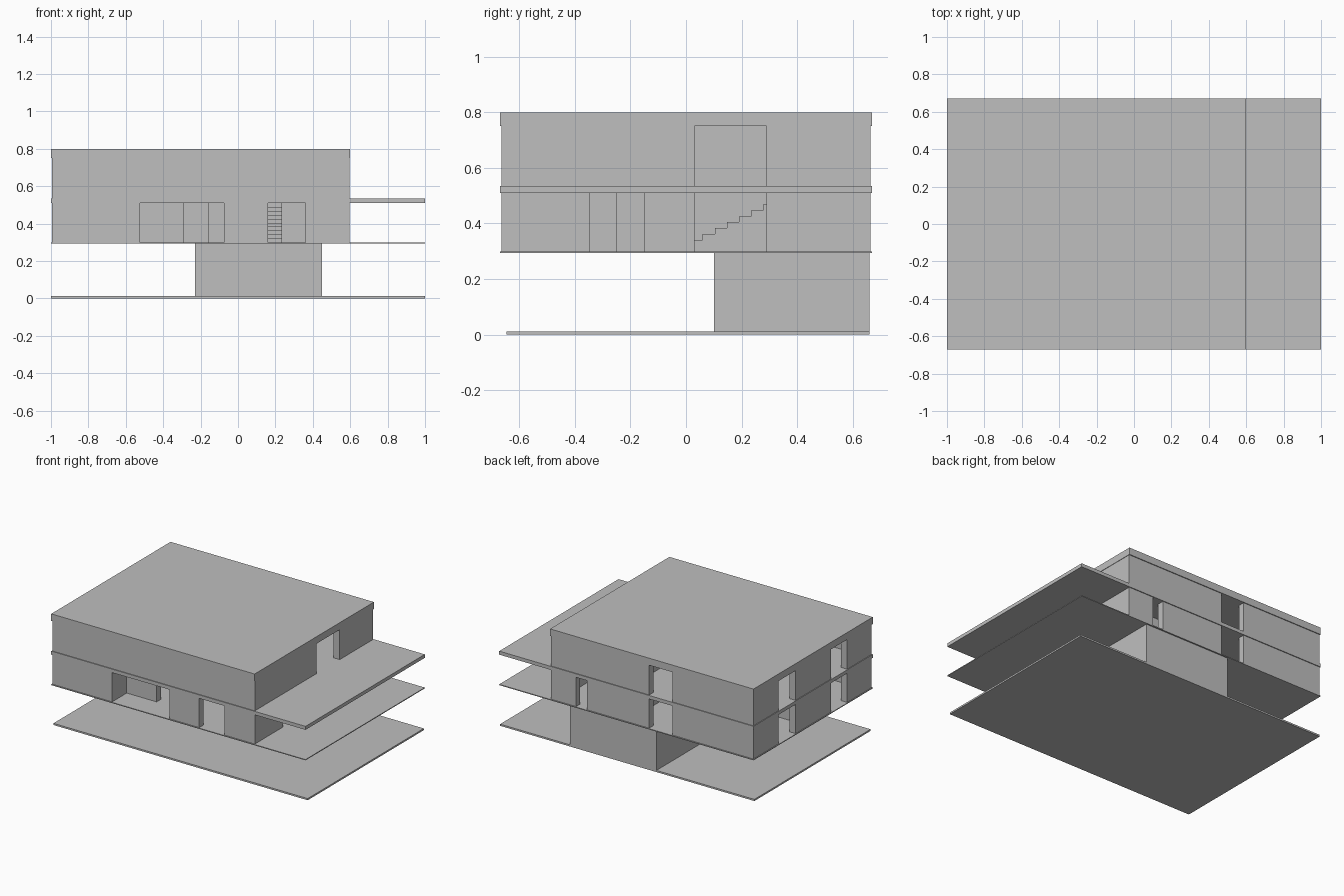
import bpy
import bmesh
from mathutils import Matrix, Vector

cube = bpy.data.objects.get("Cube")
if cube:
    bpy.data.objects.remove(cube, do_unlink=True)

GREY = (0.52, 0.52, 0.52, 1)
mat = bpy.data.materials.new("plain_grey")
mat.use_nodes = True
mat.diffuse_color = GREY
mat.node_tree.nodes["Principled BSDF"].inputs["Base Color"].default_value = GREY


def finish(name, bm):
    mesh = bpy.data.meshes.new(name)
    bm.to_mesh(mesh)
    bm.free()
    mesh.materials.append(mat)
    bpy.context.collection.objects.link(bpy.data.objects.new(name, mesh))


def add_box(bm, x, y, z):
    size = Vector((x[1] - x[0], y[1] - y[0], z[1] - z[0]))
    mid = Vector((sum(x) / 2, sum(y) / 2, sum(z) / 2))
    bmesh.ops.create_cube(bm, size=1, matrix=Matrix.Translation(mid) @ Matrix.Diagonal(size).to_4x4())


def box(name, x, y, z):
    bm = bmesh.new()
    add_box(bm, x, y, z)
    finish(name, bm)


def wall(name, axis, span, across, z, openings=()):
    """Straight wall along an axis, broken by full-height openings."""
    bm = bmesh.new()
    cuts = [span[0], *[edge for gap in openings for edge in gap], span[1]]
    for part in zip(cuts[::2], cuts[1::2]):
        if axis == "x":
            add_box(bm, part, across, z)
        else:
            add_box(bm, across, part, z)
    finish(name, bm)


# Slabs, roof and the enclosed block at ground level
box("ground_slab", (-1, 1), (-0.645, 0.66), (0, 0.012))
box("ground_block", (-0.23, 0.45), (0.10, 0.66), (0.012, 0.293))
box("first_floor_slab", (-1, 1), (-0.67, 0.67), (0.293, 0.299))
box("second_floor_slab", (-1, 1), (-0.67, 0.67), (0.51, 0.535))
box("roof", (-1, 0.6), (-0.67, 0.67), (0.75, 0.80))

# Outer walls of both storeys
T = 0.047
X0, X1, Y = -0.995, 0.597, 0.664
LOW, HIGH = (0.299, 0.51), (0.535, 0.75)
LEFT_GAPS = [(-0.39, -0.21), (0.19, 0.38)]
BACK_GAP = (-0.36, -0.175)
storeys = {
    "lower": (LOW, [(-0.525, -0.075), (0.16, 0.36)], [BACK_GAP, (0.315, 0.40)],
              [(-0.345, -0.15), (0.03, 0.29)]),
    "upper": (HIGH, [], [BACK_GAP], [(0.03, 0.29)]),
}
for level, (z, front, back, side) in storeys.items():
    inner = (-Y + T, Y - T)
    wall(level + "_front_wall", "x", (X0, X1), (-Y, -Y + T), z, front)
    wall(level + "_back_wall", "x", (X0, X1), (Y - T, Y), z, back)
    wall(level + "_left_end_wall", "y", inner, (X0, X0 + T), z, LEFT_GAPS)
    wall(level + "_right_end_wall", "y", inner, (X1 - T, X1), z, side)

# Recessed entrance behind the wide front opening
PORCH = -0.50
box("porch_side_wall", (-0.525 - T, -0.525), (-Y + T, PORCH + T), LOW)
box("porch_far_side_wall", (-0.075, -0.075 + T), (-Y + T, PORCH + T), LOW)
wall("porch_back_wall", "x", (-0.525, -0.075), (PORCH, PORCH + T), LOW, [(-0.29, -0.16)])

# Inner partitions
box("lower_cross_partition", (X0 + T, 0), (0, T), LOW)
box("lower_long_partition", (0, T), (-0.25, Y - T), LOW)
box("bedroom_partition", (-0.525 - T, -0.525), (PORCH + T, 0), LOW)
box("stair_end_partition", (T, 0.42), (0.42, 0.42 + T), LOW)
box("upper_long_partition", (0, T), (-Y + T, Y - T), HIGH)

# Staircase rising towards the back
STEPS, TREAD = 10, 0.0435
RISE = (LOW[1] - LOW[0]) / STEPS
bm = bmesh.new()
for i in range(STEPS):
    start = -0.027 + i * TREAD
    add_box(bm, (0.10, 0.235), (start, start + TREAD), (LOW[0], LOW[0] + (i + 1) * RISE))
finish("staircase", bm)
